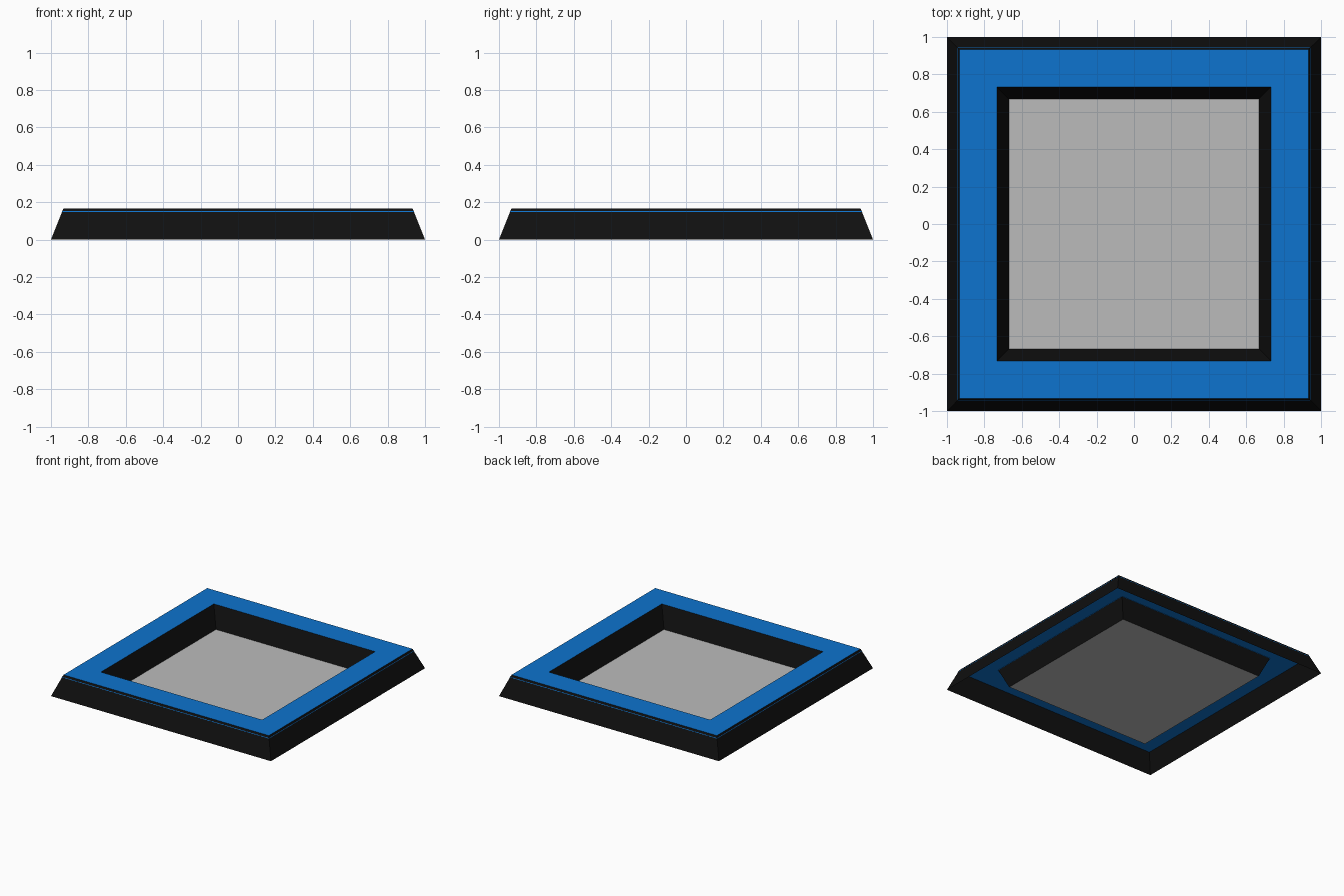
import bpy

if "Cube" in bpy.data.objects:
    bpy.data.objects.remove(bpy.data.objects["Cube"])

H = 0.167       # rim height
SLAB = 0.15     # underside of the blue slab


def material(name, rgb):
    m = bpy.data.materials.new(name)
    m.diffuse_color = (*rgb, 1.0)
    m.use_nodes = True
    m.node_tree.nodes["Principled BSDF"].inputs["Base Color"].default_value = m.diffuse_color
    return m


black = material("black", (0.005, 0.005, 0.005))
blue = material("blue", (0.004, 0.173, 0.62))
grey = material("light grey", (0.50, 0.50, 0.50))


def square(r, z):
    return [(-r, -r, z), (r, -r, z), (r, r, z), (-r, r, z)]


def add_mesh(name, verts, faces, mat):
    me = bpy.data.meshes.new(name)
    me.from_pydata(verts, [], faces)
    me.materials.append(mat)
    ob = bpy.data.objects.new(name, me)
    bpy.context.collection.objects.link(ob)
    return ob


def band(name, first, second, mat):
    """Four quads joining two (half width, height) square outlines."""
    faces = [(i, (i + 1) % 4, 4 + (i + 1) % 4, 4 + i) for i in range(4)]
    return add_mesh(name, square(*first) + square(*second), faces, mat)


# Sloping walls: outer skirt and the sides of the central recess
band("outer_skirt", (1.0, 0), (0.933, H), black)
band("recess_wall", (0.733, H), (0.667, 0), black)

# Blue slab capping the hollow rim; its underside edge just shows on the walls
band("rim_top", (0.933, H), (0.733, H), blue)
band("rim_underside", (0.728, SLAB), (0.942, SLAB), blue)

# Narrow blue seam lines on both walls
band("outer_seam", (0.9425, SLAB - 0.002), (0.941, SLAB + 0.002), blue)
band("inner_seam", (0.727, SLAB + 0.001), (0.726, SLAB - 0.001), blue)

# Recess floor
add_mesh("recess_floor", square(0.667, 0), [(0, 1, 2, 3)], grey)
